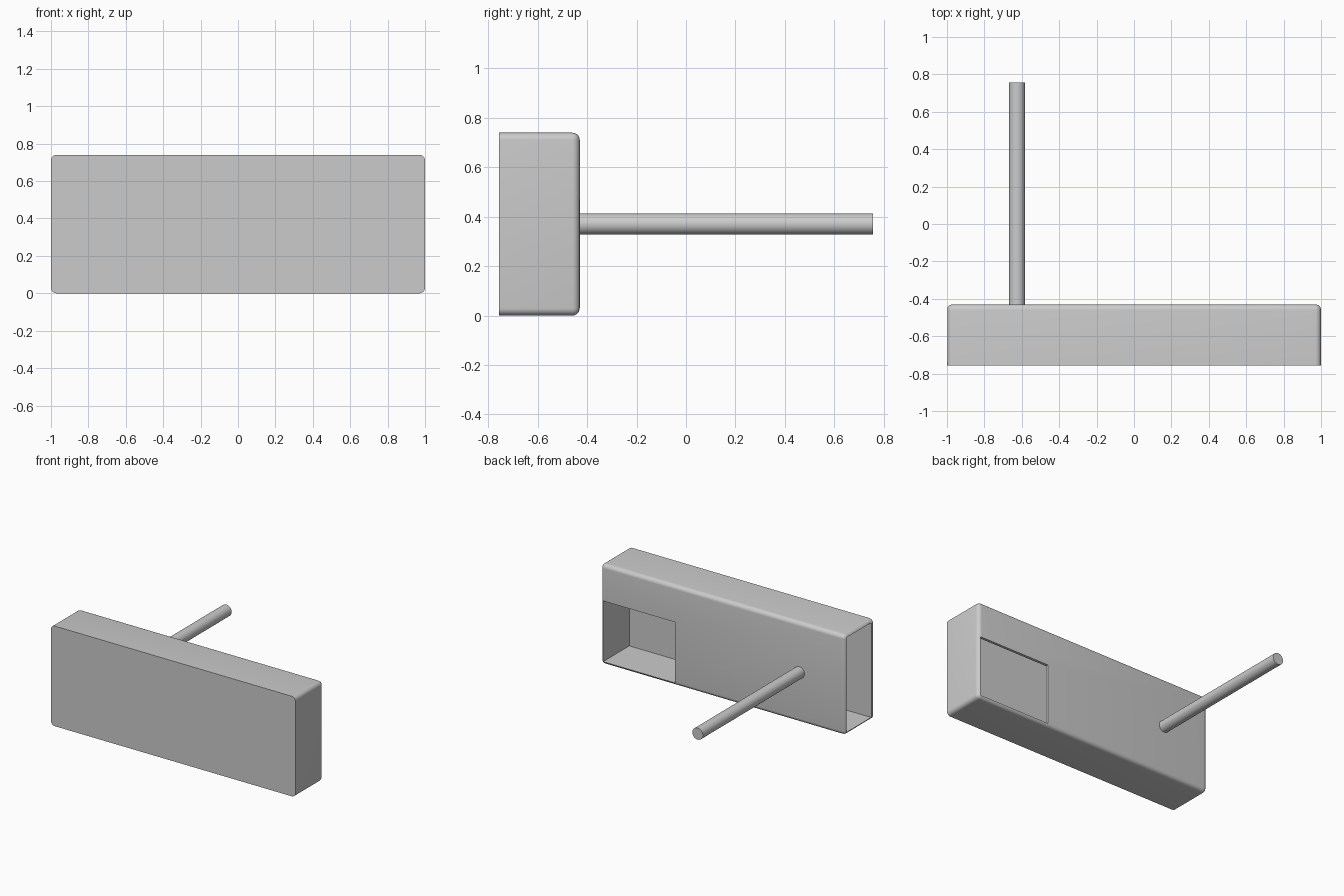
import bpy
import bmesh
import math
from mathutils import Vector

if "Cube" in bpy.data.objects:
    bpy.data.objects.remove(bpy.data.objects["Cube"], do_unlink=True)

# Main dimensions
LENGTH, HEIGHT = 2.0, 0.74
FRONT, BACK, ROD_END = -0.757, -0.43, 0.757
WALL, FILLET = 0.02, 0.03

grey = bpy.data.materials.new("light_grey")
grey.use_nodes = True
grey.diffuse_color = (0.6, 0.6, 0.6, 1)
grey.node_tree.nodes["Principled BSDF"].inputs["Base Color"].default_value = (0.6, 0.6, 0.6, 1)


def make_box(name, low, high, fillet=0):
    """Box between two corners; fillet rounds every edge except the front rim."""
    low, high = Vector(low), Vector(high)
    bm = bmesh.new()
    bmesh.ops.create_cube(bm, size=1)
    bmesh.ops.scale(bm, vec=high - low, verts=bm.verts)
    bmesh.ops.translate(bm, vec=(low + high) / 2, verts=bm.verts)
    if fillet:
        edges = [e for e in bm.edges if any(v.co.y > low.y + 0.01 for v in e.verts)]
        bmesh.ops.bevel(bm, geom=edges, offset=fillet, segments=6,
                        profile=0.5, affect='EDGES')
    mesh = bpy.data.meshes.new(name)
    bm.to_mesh(mesh)
    bm.free()
    obj = bpy.data.objects.new(name, mesh)
    bpy.context.collection.objects.link(obj)
    mesh.materials.append(grey)
    return obj


def activate(obj):
    bpy.ops.object.select_all(action='DESELECT')
    obj.select_set(True)
    bpy.context.view_layer.objects.active = obj


def cut(target, cutter):
    cutter.hide_render = True
    mod = target.modifiers.new("cut", 'BOOLEAN')
    mod.operation = 'DIFFERENCE'
    mod.solver = 'EXACT'
    mod.object = cutter
    activate(target)
    bpy.ops.object.modifier_apply(modifier=mod.name)
    bpy.data.objects.remove(cutter, do_unlink=True)


# Thin-walled housing with rounded back edges
half = LENGTH / 2
housing = make_box("housing", (-half, FRONT, 0), (half, BACK, HEIGHT), FILLET)

# Hollow inside, open at the -x end
cut(housing, make_box("cavity_cutter", (-half - 0.1, FRONT + WALL, WALL),
                      (half - WALL, BACK - WALL, HEIGHT - WALL)))

# Rectangular window in the back wall, flush with the inner floor and end wall
cut(housing, make_box("window_cutter", (0.39, BACK - 0.1, WALL),
                      (half - WALL, BACK + 0.1, 0.47)))

# Round rod standing out of the back wall
start = BACK - WALL / 2
bpy.ops.mesh.primitive_cylinder_add(
    vertices=48, radius=0.043, depth=ROD_END - start,
    location=(-0.625, (ROD_END + start) / 2, HEIGHT / 2),
    rotation=(math.pi / 2, 0, 0))
rod = bpy.context.object
rod.name = "rod"
rod.data.materials.append(grey)

for part in (housing, rod):
    activate(part)
    bpy.ops.object.shade_smooth_by_angle(angle=math.radians(30))
